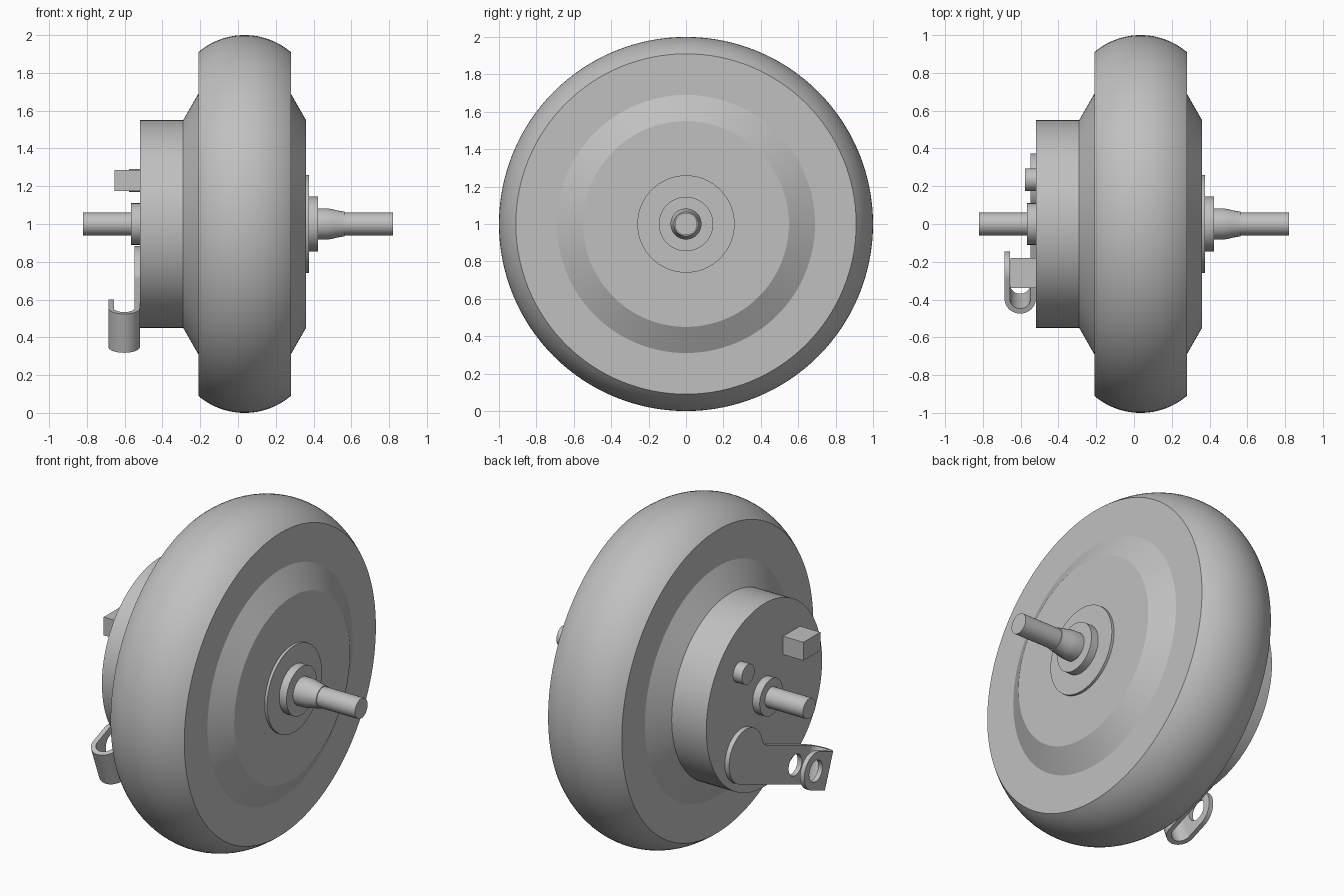
import bpy
import bmesh
from math import sin, cos, pi, radians, asin, sqrt, atan2
from mathutils import Matrix, Vector

cube = bpy.data.objects.get("Cube")
if cube:
    bpy.data.objects.remove(cube, do_unlink=True)

grey = bpy.data.materials.new("plain_grey")
grey.use_nodes = True
grey.diffuse_color = (0.53, 0.53, 0.53, 1)
grey.node_tree.nodes["Principled BSDF"].inputs["Base Color"].default_value = grey.diffuse_color


def finish(name, bm, angle=20):
    bmesh.ops.recalc_face_normals(bm, faces=bm.faces)
    mesh = bpy.data.meshes.new(name)
    bm.to_mesh(mesh)
    bm.free()
    mesh.materials.append(grey)
    obj = bpy.data.objects.new(name, mesh)
    bpy.context.collection.objects.link(obj)
    bpy.ops.object.select_all(action='DESELECT')
    obj.select_set(True)
    bpy.context.view_layer.objects.active = obj
    bpy.ops.object.shade_smooth_by_angle(angle=radians(angle))
    return obj


def lathe(name, profile, y=0, z=1, steps=96):
    """Turn (x, radius) points around an axis parallel to x; close both ends."""
    bm = bmesh.new()
    rings = []
    for x, r in profile:
        rings.append([bm.verts.new((x, y + r * cos(2 * pi * i / steps),
                                    z + r * sin(2 * pi * i / steps)))
                      for i in range(steps)])
    for a, b in zip(rings, rings[1:]):
        for i in range(steps):
            j = (i + 1) % steps
            bm.faces.new((a[i], a[j], b[j], b[i]))
    bm.faces.new(rings[0])
    bm.faces.new(rings[-1])
    return finish(name, bm)


def arc(cx, cy, r, start, end, steps=24):
    return [(cx + r * cos(radians(start + (end - start) * i / steps)),
             cy + r * sin(radians(start + (end - start) * i / steps)))
            for i in range(steps + 1)]


def plate(name, outlines, depth, matrix):
    """Fill 2D outlines (later ones are holes) and thicken them."""
    curve = bpy.data.curves.new(name, 'CURVE')
    curve.dimensions = '2D'
    curve.fill_mode = 'BOTH'
    curve.extrude = depth / 2
    for points in outlines:
        spline = curve.splines.new('POLY')
        spline.points.add(len(points) - 1)
        for p, (u, v) in zip(spline.points, points):
            p.co = (u, v, 0, 1)
        spline.use_cyclic_u = True
    temp = bpy.data.objects.new(name + "_outline", curve)
    bpy.context.collection.objects.link(temp)
    bpy.context.view_layer.update()
    mesh = temp.to_mesh()
    bm = bmesh.new()
    bm.from_mesh(mesh)
    temp.to_mesh_clear()
    bpy.data.objects.remove(temp, do_unlink=True)
    bmesh.ops.remove_doubles(bm, verts=bm.verts, dist=0.0001)
    bm.transform(matrix)
    return finish(name, bm, 30)


# Wheel: crowned tyre with coned side covers
TYRE_MID, HALF_WIDTH, CROWN = 0.035, 0.245, 0.378
half = asin(HALF_WIDTH / CROWN)
tread = [(TYRE_MID + CROWN * sin(half * i / 12), 1 - CROWN + CROWN * cos(half * i / 12))
         for i in range(-12, 13)]
lathe("wheel", [(-0.29, 0.55), (-0.21, 0.69)] + tread + [(0.28, 0.69), (0.36, 0.55)], steps=128)

# Motor housing, hub discs and stepped axle
lathe("motor_housing", [(-0.52, 0.55), (-0.28, 0.55)])
lathe("motor_collar", [(-0.567, 0.11), (-0.51, 0.11)])
lathe("hub_disc", [(0.35, 0.26), (0.376, 0.26)])
lathe("hub_boss", [(0.37, 0.145), (0.424, 0.145)])
lathe("axle_taper", [(0.42, 0.083), (0.47, 0.083), (0.5, 0.078), (0.535, 0.07), (0.565, 0.065)], steps=48)
lathe("axle", [(-0.82, 0.06), (0.82, 0.06)], steps=48)

# Small fittings on the motor face
lathe("cable_stub", [(-0.578, 0.06), (-0.51, 0.06)], y=0.235, z=1.23, steps=40)
bm = bmesh.new()
bmesh.ops.create_cube(bm, size=1)
bm.transform(Matrix.Translation((-0.585, -0.26, 1.23)) @ Matrix.Diagonal((0.14, 0.16, 0.11, 1)))
finish("connector_block", bm)

# Hooked bracket: u runs up along the arm from the bolt hole, v across it
TILT, W, T = radians(21), 0.11, 0.028
u_axis = Vector((0, cos(TILT), sin(TILT)))
v_axis = Vector((0, -sin(TILT), cos(TILT)))
x_axis = Vector((1, 0, 0))
hole_at = Vector((0, -0.255, 0.49))


def frame(a, b, origin):
    m = Matrix((a, b, a.cross(b))).transposed().to_4x4()
    m.translation = origin
    return m


hole = arc(0, 0, 0.063, 0, 352.5, 47)

# Mounting arm with a wide round end blended into the strap by a fillet
END_U, END_V, END_R, FILLET = 0.521, 0.05, 0.16, 0.08
dv = W + FILLET - END_V
du = sqrt((END_R + FILLET) ** 2 - dv ** 2)
meet = atan2(dv, -du) * 180 / pi
arm = [(-W, -W)] + arc(END_U, END_V, END_R, -90, meet, 48)
arm += arc(END_U - du, W + FILLET, FILLET, meet - 180, -90, 10)[1:] + [(-W, W)]
plate("bracket_arm", [arm, hole], T, frame(u_axis, v_axis, hole_at - x_axis * 0.534))

# Outer leg with a rounded end
leg = [(-W, -W)] + arc(0, 0, W, -90, 90, 32) + [(-W, W)]
plate("bracket_outer_leg", [leg, hole], T, frame(u_axis, v_axis, hole_at - x_axis * 0.671))

# Half-round bend joining the two legs
R = (0.671 - 0.534 + T) / 2
bend = arc(0, 0, R, 90, 270, 32) + arc(0, 0, R - T, 270, 90, 32)
plate("bracket_bend", [bend], 2 * W,
      frame(u_axis, x_axis, hole_at - x_axis * 0.6025 - u_axis * W))
